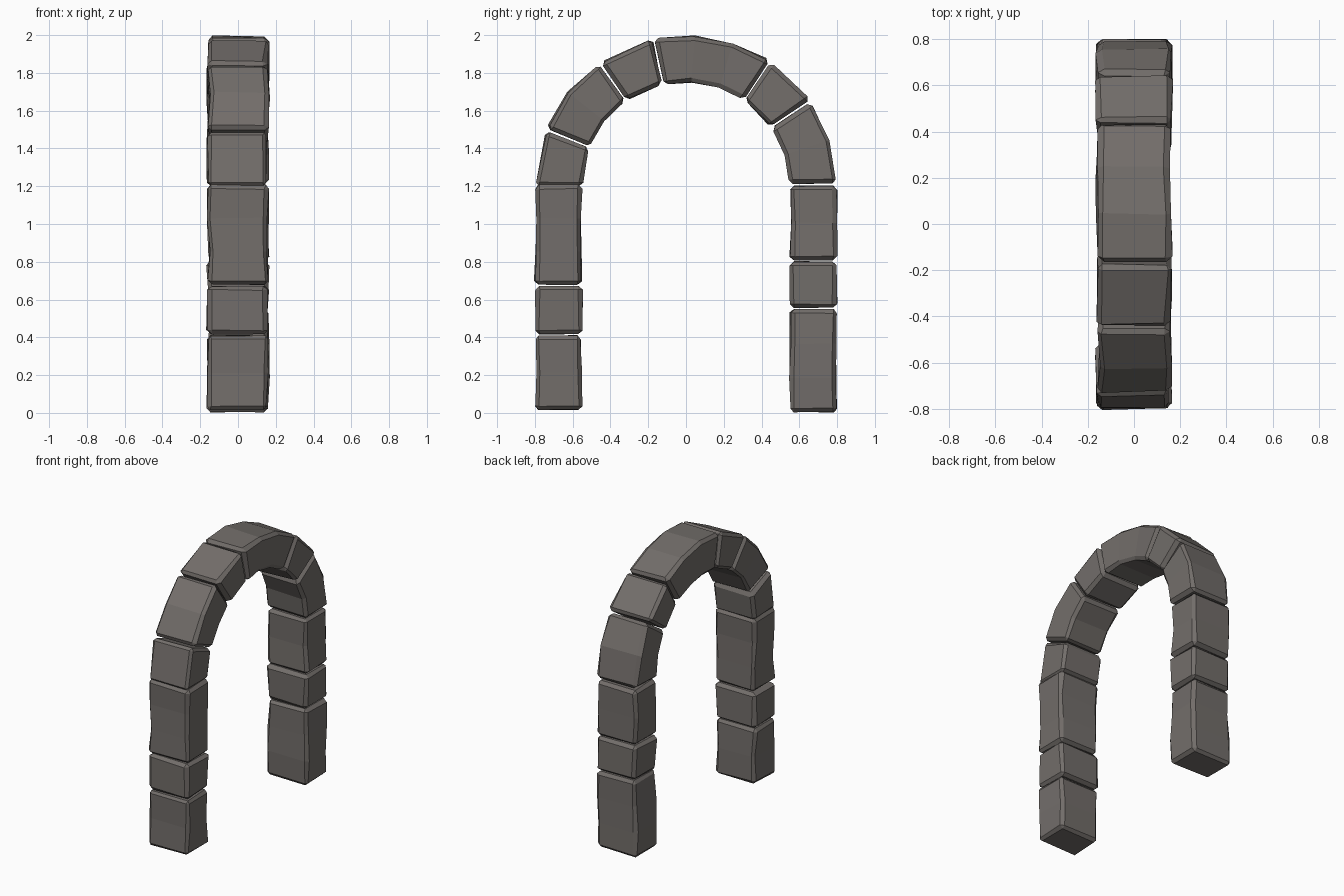
import bpy, bmesh, math, random
from mathutils import Vector

if "Cube" in bpy.data.objects:
    bpy.data.objects.remove(bpy.data.objects["Cube"])

random.seed(7)
R_OUT, R_IN, SPRING, HALF_DEPTH = 0.797, 0.553, 1.2, 0.157

stone = bpy.data.materials.new("stone")
stone.diffuse_color = (0.17, 0.155, 0.145, 1)
stone.use_nodes = True
stone.node_tree.nodes["Principled BSDF"].inputs["Base Color"].default_value = stone.diffuse_color


def place(kind, v, r, x):
    """Point at station v (height on a pillar, degrees on the arch), radius r."""
    if kind == "arch":
        a = math.radians(v)
        return Vector((x, r * math.cos(a), SPRING + r * math.sin(a)))
    return Vector((x, -r if kind == "left" else r, v))


def jitter(amount):
    return random.uniform(-amount, amount)


def stone_block(name, kind, a, b, segs):
    bm = bmesh.new()
    rings = []
    for i in range(segs + 1):
        v = a + (b - a) * i / segs
        ring = []
        for r, x in ((R_OUT, HALF_DEPTH), (R_OUT, -HALF_DEPTH),
                     (R_IN, -HALF_DEPTH), (R_IN, HALF_DEPTH)):
            p = place(kind, v, r + jitter(0.005), x + jitter(0.008))
            ring.append(bm.verts.new(p))
        rings.append(ring)
    for lo, hi in zip(rings, rings[1:]):
        for j in range(4):
            k = (j + 1) % 4
            bm.faces.new((lo[j], lo[k], hi[k], hi[j]))
    bm.faces.new(rings[0])
    bm.faces.new(rings[-1])
    bmesh.ops.recalc_face_normals(bm, faces=bm.faces)

    # chamfer the long edges and the end edges, then roughen the result
    sharp = [e for e in bm.edges if e.calc_face_angle(0) > math.radians(45)]
    bmesh.ops.bevel(bm, geom=sharp, offset=0.02, offset_type='OFFSET',
                    segments=1, profile=0.5, affect='EDGES', clamp_overlap=True)
    for v in bm.verts:
        v.co += Vector((jitter(0.006), jitter(0.004), jitter(0.003)))
        v.co.z = min(max(v.co.z, 0), 2)

    me = bpy.data.meshes.new(name)
    bm.to_mesh(me)
    bm.free()
    me.materials.append(stone)
    bpy.context.collection.objects.link(bpy.data.objects.new(name, me))


# left pillar, arch ring and right pillar: kind, joints, segments per stone
courses = [
    ("left", (0.012, 0.413, 0.675, 1.21), (2, 1, 3), 0.004),
    ("arch", (180.5, 158, 125, 102.5, 56, 34.5, 0.8), (1, 2, 1, 3, 1, 2), 0.5),
    ("right", (0.0, 0.553, 0.805, 1.205), (3, 1, 2), 0.004),
]
for kind, joints, segments, gap in courses:
    for i, segs in enumerate(segments):
        a, b = joints[i], joints[i + 1]
        g = gap if b > a else -gap
        name = f"arch_stone_{i + 1}" if kind == "arch" else f"{kind}_pillar_stone_{i + 1}"
        stone_block(name, kind, a + g, b - g, segs)
